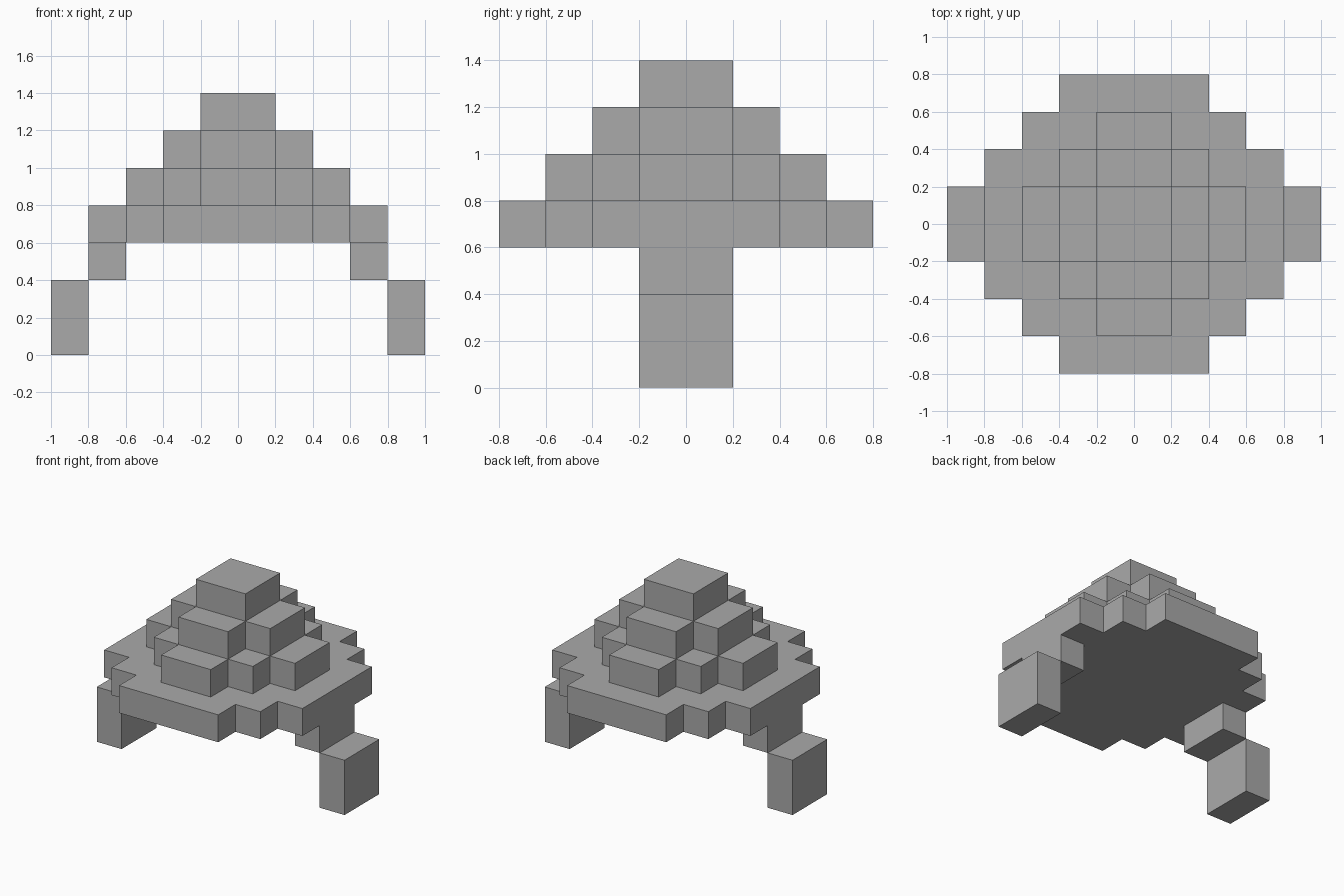
import bpy
import bmesh

default = bpy.data.objects.get("Cube")
if default:
    bpy.data.objects.remove(default, do_unlink=True)

UNIT = 0.2  # edge of one block

# Single material
GREY = (0.4, 0.4, 0.4, 1.0)
grey = bpy.data.materials.new("mid_grey")
grey.use_nodes = True
grey.diffuse_color = GREY
grey.node_tree.nodes["Principled BSDF"].inputs["Base Color"].default_value = GREY


def stepped_outline(steps):
    """Closed outline from (half width, half depth) rectangles, widest first."""
    quarter = []
    for i, (x, y) in enumerate(steps):
        if i:
            quarter.append((x, steps[i - 1][1]))
        quarter.append((x, y))
    points = []
    for sx, sy in ((1, 1), (-1, 1), (-1, -1), (1, -1)):
        corner = [(x * sx, y * sy) for x, y in quarter]
        points += corner if sx == sy else corner[::-1]
    return points


def add_prism(name, outline, bottom, top, centre_x=0):
    """Extrude an outline, given in block units, between two heights."""
    bm = bmesh.new()
    verts = [bm.verts.new(((x + centre_x) * UNIT, y * UNIT, bottom * UNIT))
             for x, y in outline]
    base = bm.faces.new(verts)
    raised = bmesh.ops.extrude_face_region(bm, geom=[base], use_keep_orig=True)["geom"]
    bmesh.ops.translate(bm, vec=(0, 0, (top - bottom) * UNIT),
                        verts=[g for g in raised if isinstance(g, bmesh.types.BMVert)])
    bmesh.ops.recalc_face_normals(bm, faces=bm.faces)
    mesh = bpy.data.meshes.new(name)
    bm.to_mesh(mesh)
    bm.free()
    mesh.materials.append(grey)
    obj = bpy.data.objects.new(name, mesh)
    bpy.context.collection.objects.link(obj)
    return obj


# Stepped dome, one tier per block of height
tiers = {
    "dome_base": [(4, 2), (3, 3), (2, 4)],
    "dome_lower_tier": [(3, 1), (2, 2), (1, 3)],
    "dome_upper_tier": [(2, 1), (1, 2)],
    "dome_cap": [(1, 1)],
}
for level, (name, steps) in enumerate(tiers.items(), start=3):
    add_prism(name, stepped_outline(steps), level, level + 1)

# Legs: a short inner block and a taller outer block on each side
leg_section = stepped_outline([(0.5, 1)])
for side, sign in (("left", 1), ("right", -1)):
    add_prism(side + "_upper_leg", leg_section, 2, 3, sign * 3.5)
    add_prism(side + "_lower_leg", leg_section, 0, 2, sign * 4.5)
